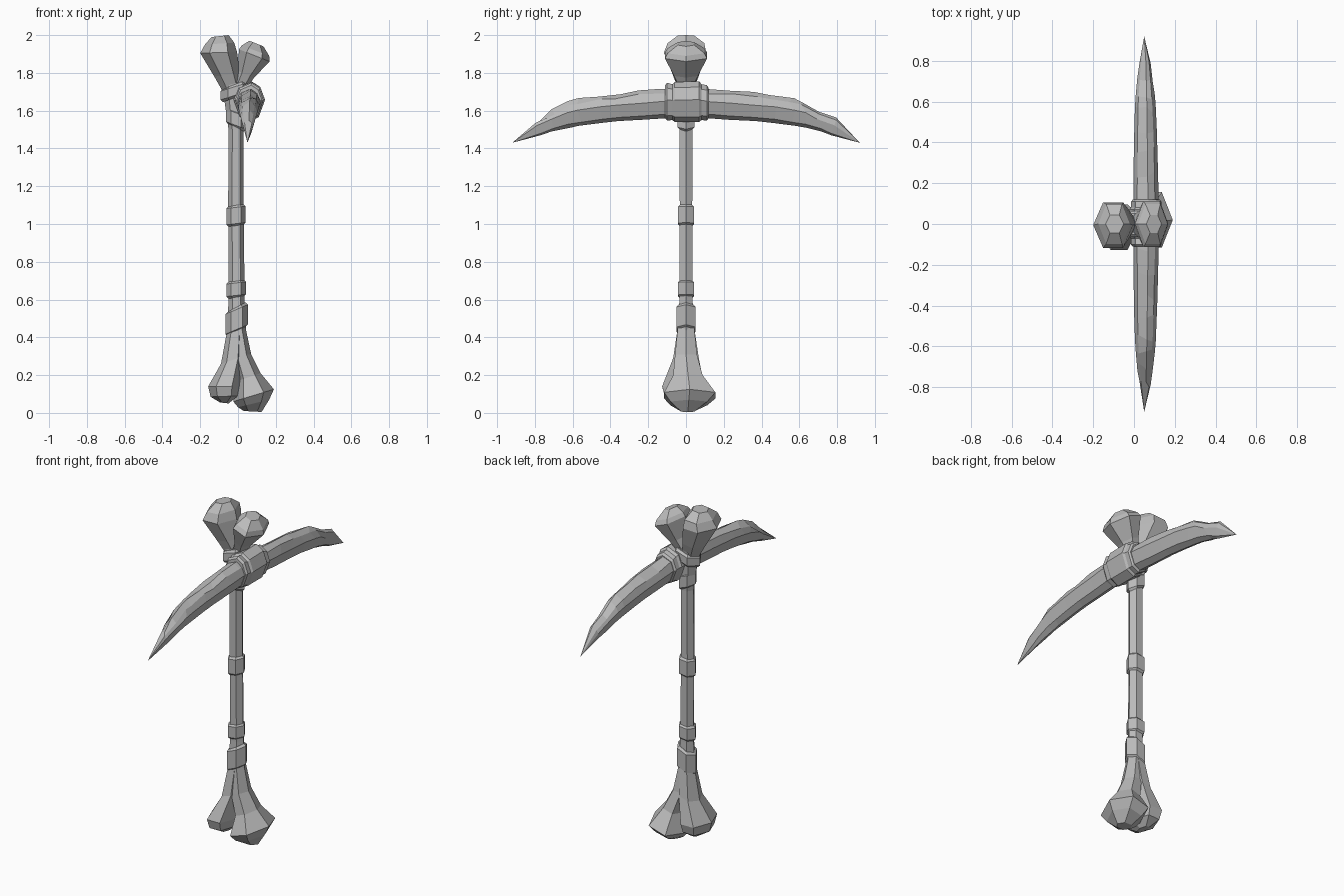
import bpy, bmesh, math, random
from mathutils import Vector

random.seed(4)
if "Cube" in bpy.data.objects:
    bpy.data.objects.remove(bpy.data.objects["Cube"])

grey = bpy.data.materials.new("bone grey")
grey.use_nodes = True
grey.diffuse_color = (0.5, 0.5, 0.5, 1)
grey.node_tree.nodes["Principled BSDF"].inputs["Base Color"].default_value = grey.diffuse_color


def loft(name, rings):
    """Skin a closed, flat-shaded body through a list of vertex rings."""
    bm = bmesh.new()
    loops = [[bm.verts.new(p) for p in ring] for ring in rings]
    n = len(loops[0])
    for a, b in zip(loops, loops[1:]):
        for i in range(n):
            j = (i + 1) % n
            bm.faces.new((a[i], a[j], b[j], b[i]))
    bm.faces.new(loops[0])
    bm.faces.new(loops[-1])
    bmesh.ops.remove_doubles(bm, verts=bm.verts, dist=0.0005)
    bmesh.ops.recalc_face_normals(bm, faces=bm.faces)
    mesh = bpy.data.meshes.new(name)
    bm.to_mesh(mesh)
    bm.free()
    mesh.materials.append(grey)
    obj = bpy.data.objects.new(name, mesh)
    bpy.context.collection.objects.link(obj)
    return obj


def ring(x1, z1, x2, z2, depth, y=0, sides=6):
    """Tilted polygon spanning two silhouette points, with a half depth in y."""
    mid = Vector(((x1 + x2) / 2, y, (z1 + z2) / 2))
    half = Vector(((x2 - x1) / 2, 0, (z2 - z1) / 2))
    turn = [math.tau * i / sides for i in range(sides)]
    return [mid + half * math.cos(t) + Vector((0, depth * math.sin(t) * 1.12, 0)) for t in turn]


# Bone shaft
loft("bone_shaft", [
    ring(-.06, .38, .045, .40, .045), ring(-.05, .6, .035, .6, .036),
    ring(-.052, 1.1, .03, 1.1, .034), ring(-.05, 1.5, .03, 1.5, .036),
    ring(-.07, 1.64, .03, 1.66, .045), ring(-.08, 1.73, .05, 1.76, .05)])

# Knuckles at both ends of the bone
loft("upper_right_knuckle", [
    ring(-.08, 1.70, .02, 1.73, .04), ring(-.125, 1.78, .01, 1.80, .07),
    ring(-.2, 1.905, -.005, 1.91, .115, -.005),
    ring(-.175, 1.95, -.02, 1.96, .10), ring(-.14, 1.99, -.05, 2.0, .045)])
loft("upper_left_knuckle", [
    ring(-.03, 1.72, .05, 1.72, .035), ring(.0, 1.81, .085, 1.775, .065),
    ring(.005, 1.925, .168, 1.86, .115), ring(.02, 1.945, .165, 1.89, .10),
    ring(.06, 1.97, .135, 1.94, .045)])
loft("lower_right_knuckle", [
    ring(-.055, .45, .03, .45, .045), ring(-.09, .26, .03, .30, .07),
    ring(-.158, .14, .01, .14, .115, -.015), ring(-.145, .085, -.0, .09, .10, -.015),
    ring(-.095, .055, -.05, .05, .04, -.01)])
loft("lower_left_knuckle", [
    ring(-.04, .45, .04, .45, .045), ring(-.03, .30, .07, .31, .06),
    ring(.0, .17, .12, .21, .08, .01), ring(-.025, .06, .19, .125, .14, .02),
    ring(.0, .03, .165, .07, .10, .015), ring(.03, .01, .125, .005, .035, .01)])

# Straps wound around the shaft, with narrower lips above and below
straps = {
    "lower_strap": (.43, .56, -.066, .052, .052),
    "grip_strap": (.61, .70, -.062, .042, .045),
    "middle_strap": (.99, 1.10, -.061, .04, .045),
    "neck_strap": (1.51, 1.60, -.064, .042, .046),
    "collar_strap": (1.67, 1.74, -.092, .065, .066),
}
for name, (low, high, left, right, depth) in straps.items():
    tilt = .025 if name in ("lower_strap", "collar_strap") else .006
    if name == "neck_strap":
        tilt = -.02
    lip = .012
    loft(name, [
        ring(left + lip, low - tilt, right - lip, low + tilt, depth - lip),
        ring(left, low + lip - tilt, right, low + lip + tilt, depth),
        ring(left, high - lip - tilt, right, high - lip + tilt, depth),
        ring(left + lip, high - tilt, right - lip, high + tilt, depth - lip)])


# Pick blade: a faceted, chipped crescent running front to back
SECTION = [(.15, 1), (.7, .72), (1, .1), (.6, -.75), (0, -1),
           (-.6, -.75), (-1, .1), (-.7, .72)]


def blade_ring(y, low, high, width, x=.06, chip=0.0):
    mid, half = (low + high) / 2, (high - low) / 2
    out = []
    for sx, sz in SECTION:
        dent = random.uniform(0, chip) if sz > .5 else 0
        out.append(Vector((x + sx * width, y + random.uniform(-chip, chip),
                           mid + sz * half - dent)))
    return out


half_blade = [(.12, 1.56, 1.72, .062), (.24, 1.552, 1.712, .06), (.36, 1.545, 1.70, .058),
              (.46, 1.535, 1.69, .055), (.56, 1.52, 1.67, .051), (.62, 1.51, 1.655, .047),
              (.70, 1.49, 1.61, .038), (.78, 1.47, 1.565, .028)]
rings = []
for side in (-1, 1):
    arm = [blade_ring(side * y, lo, hi, w, .06 - .008 * y, .018) for y, lo, hi, w in half_blade]
    arm.append([Vector((.05, side * .92, 1.43))] * len(SECTION))
    rings += arm[::-1] if side < 0 else arm
loft("pick_blade", rings)

# Binding that holds the blade to the bone
loft("blade_binding", [
    blade_ring(-.11, 1.56, 1.735, .066), blade_ring(-.10, 1.548, 1.748, .075),
    blade_ring(-.072, 1.55, 1.74, .075), blade_ring(-.06, 1.54, 1.752, .083),
    blade_ring(.07, 1.54, 1.755, .083), blade_ring(.082, 1.55, 1.74, .075),
    blade_ring(.11, 1.548, 1.735, .074), blade_ring(.12, 1.56, 1.72, .066)])
